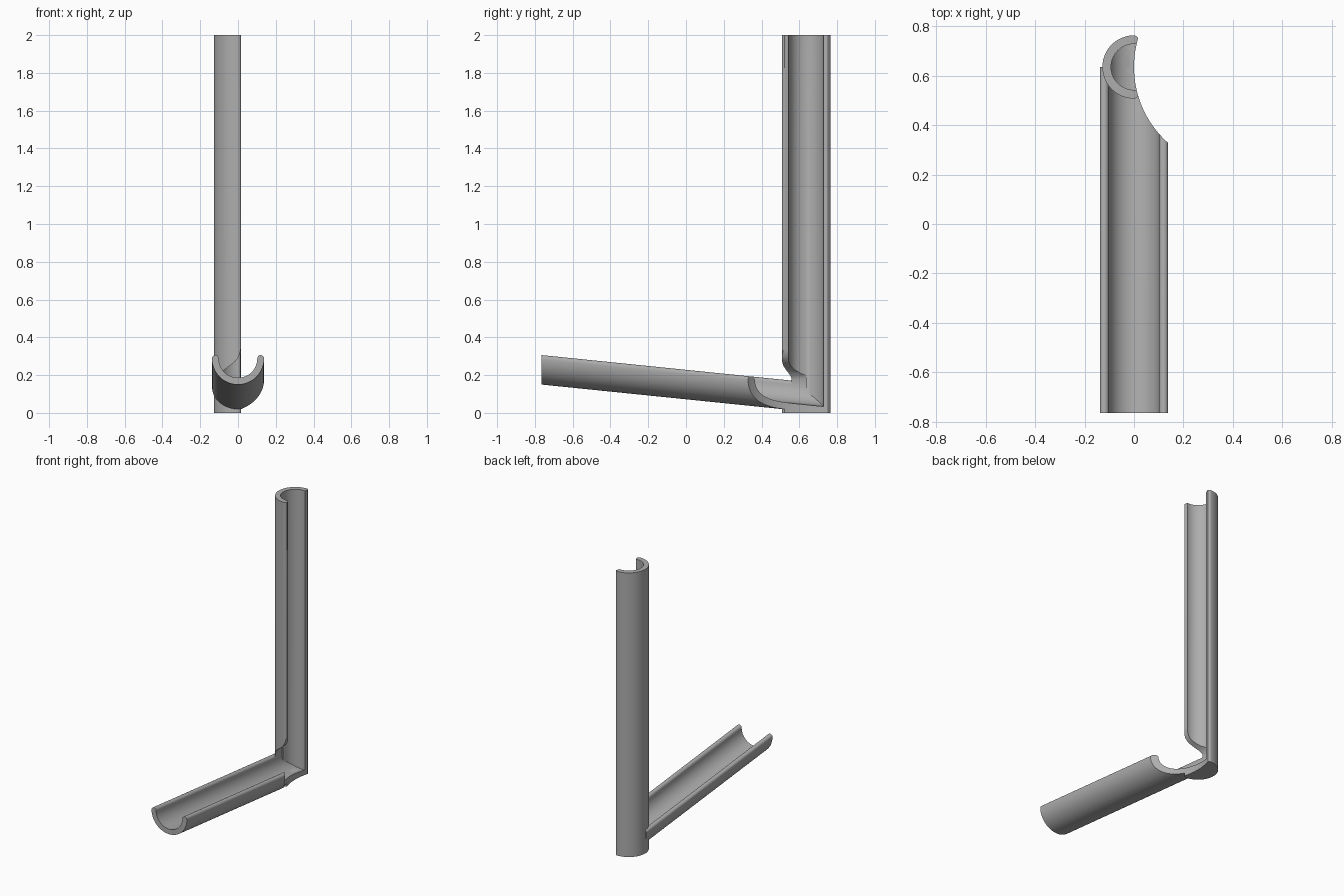
import bpy, bmesh
from math import sin, cos, pi, radians

cube = bpy.data.objects.get("Cube")
if cube:
    bpy.data.objects.remove(cube, do_unlink=True)

grey = bpy.data.materials.new("plain grey")
grey.use_nodes = True
grey.diffuse_color = (0.42, 0.42, 0.42, 1)
grey.node_tree.nodes["Principled BSDF"].inputs["Base Color"].default_value = (0.42, 0.42, 0.42, 1)

CY = 0.636                      # column axis
RO, RI, LIP = 0.128, 0.093, 0.0175
TO, TI = 0.138, 0.102           # trough radii
FRONT = -0.765
SLOPE = -0.102


def axis_z(y):
    return 0.288 + SLOPE * (y - FRONT)


def arc(cx, cy, r, a0, a1, n):
    return [(cx + r * cos(radians(a0 + (a1 - a0) * i / n)),
             cy + r * sin(radians(a0 + (a1 - a0) * i / n))) for i in range(n + 1)]


def prism(name, start, end):
    """Closed solid between two matching rings of points."""
    bm = bmesh.new()
    a = [bm.verts.new(p) for p in start]
    b = [bm.verts.new(p) for p in end]
    bm.faces.new(a)
    bm.faces.new(b[::-1])
    for i in range(len(a)):
        j = (i + 1) % len(a)
        bm.faces.new((a[i], b[i], b[j], a[j]))
    bmesh.ops.recalc_face_normals(bm, faces=bm.faces)
    mesh = bpy.data.meshes.new(name)
    bm.to_mesh(mesh)
    bm.free()
    mesh.materials.append(grey)
    obj = bpy.data.objects.new(name, mesh)
    bpy.context.collection.objects.link(obj)
    return obj


def upright(name, outline, z0, z1):
    return prism(name, [(x, y, z0) for x, y in outline], [(x, y, z1) for x, y in outline])


def sloped(name, outline, y0, y1):
    return prism(name, [(x, y0, z + axis_z(y0)) for x, z in outline],
                 [(x, y1, z + axis_z(y1)) for x, z in outline])


def boolean(obj, cutter, operation="DIFFERENCE"):
    mod = obj.modifiers.new("cut", "BOOLEAN")
    mod.operation, mod.solver, mod.object = operation, "EXACT", cutter
    bpy.context.view_layer.objects.active = obj
    bpy.ops.object.modifier_apply(modifier=mod.name)


# Trough: half pipe with rounded lips, running down to the column
mid = (TO + TI) / 2
half = (TO - TI) / 2
section = (arc(0, 0, TO, 180, 360, 48) + arc(mid, 0, half, 0, 180, 10)[1:-1]
           + arc(0, 0, TI, 360, 180, 48) + arc(-mid, 0, half, 0, 180, 10)[1:-1])
trough = sloped("trough", section, FRONT, CY)

# Column: half cylinder with softened lips
outline = (arc(0, CY, RO, 90, 270, 48) + arc(0, CY - RO + LIP, LIP, -90, 0, 6)[1:]
           + arc(0, CY + RO - LIP, LIP, 0, 90, 6)[:-1])
column = upright("column", outline, 0, 2)

# Bore of the column, with a floor shaped by the trough channel
bore = upright("bore_cutter", arc(0, CY, RI, 0, 360, 80)[:-1], -0.1, 2.1)
channel = sloped("channel_cutter", arc(0, 0, TI, 180, 360, 48) + [(TI, 2.5), (-TI, 2.5)], 0.3, 1.0)
boolean(bore, channel, "INTERSECT")

# Opening in the column's front wall, with a flared upper edge
joint = axis_z(CY)
roof = [(TI, 0.42), (0.03, 0.4), (0.016, 0.345), (0.01, 0.315), (0, 0.29), (-0.015, 0.272),
        (-0.03, 0.26), (-0.06, 0.238), (-0.083, 0.217), (-0.095, 0.2), (-TI, 0.185)]
opening = sloped("opening_cutter", arc(0, 0, TI, 180, 360, 48)
                 + [(x, z - joint) for x, z in roof], 0.3, CY)
for v in opening.data.vertices:      # keep the flared edge level
    if v.co.y < 0.4 and v.co.z > axis_z(0.3) + 0.001 or v.co.y < 0.4 and v.index >= 49:
        v.co.z += SLOPE * (CY - 0.3)
        v.co.z = max(v.co.z, axis_z(0.3) + 0.001)

# Large round clearance on the left side
clearance = upright("clearance_cutter", arc(0.412, CY, 0.412, 0, 360, 160)[:-1], -0.5, 2.5)

boolean(column, bore)
boolean(column, opening)
for part in (column, trough):
    boolean(part, clearance)

for cutter in (bore, channel, opening, clearance):
    bpy.data.objects.remove(cutter, do_unlink=True)

# Smooth the curved walls, keep cut edges crisp
for part in (column, trough):
    bpy.ops.object.select_all(action="DESELECT")
    part.select_set(True)
    bpy.context.view_layer.objects.active = part
    bpy.ops.object.shade_smooth_by_angle(angle=radians(30))
